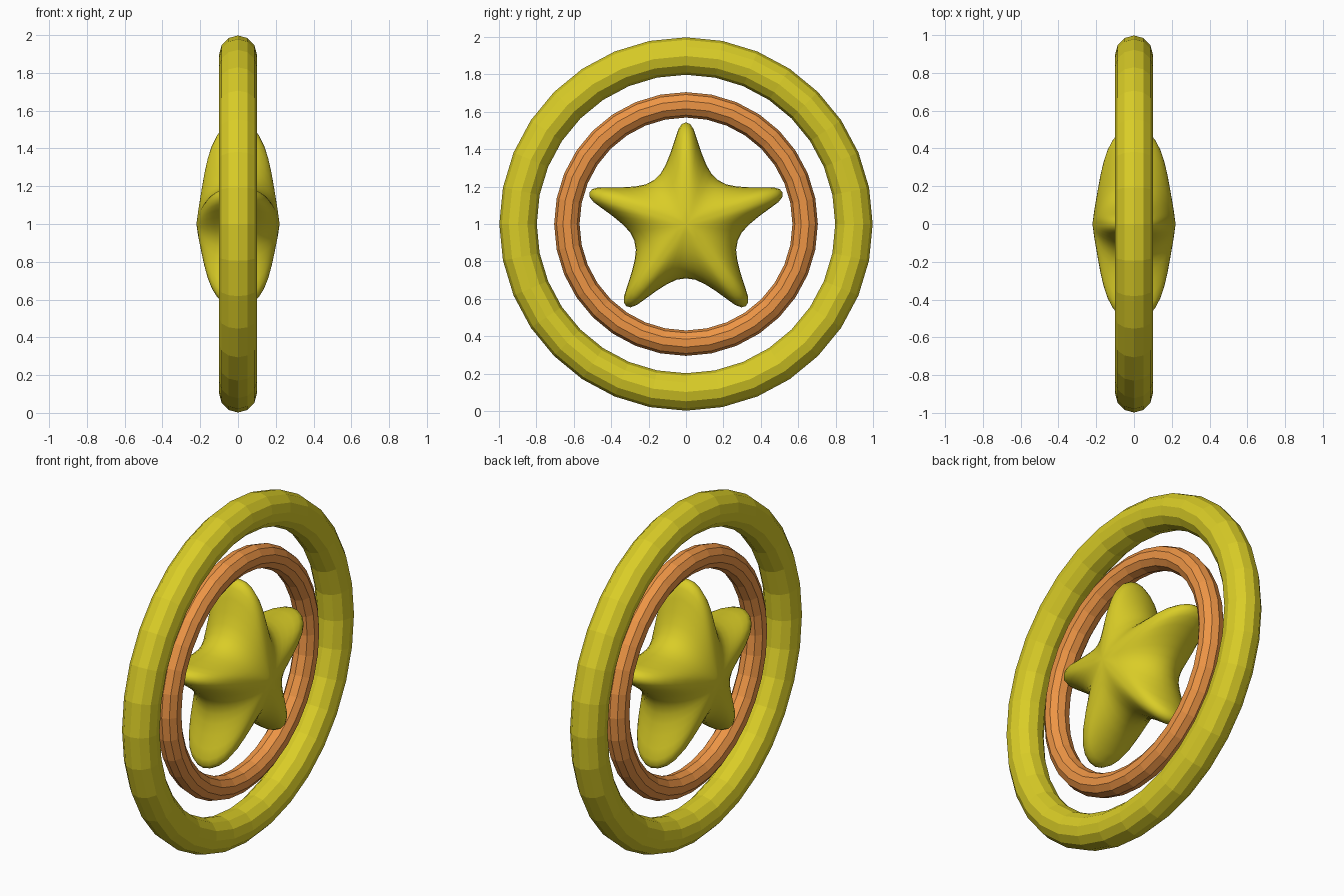
import bpy, bmesh, math

if "Cube" in bpy.data.objects:
    bpy.data.objects.remove(bpy.data.objects["Cube"])

CZ = 1.0


def material(name, rgb):
    m = bpy.data.materials.new(name)
    m.diffuse_color = (*rgb, 1)
    m.use_nodes = True
    m.node_tree.nodes["Principled BSDF"].inputs["Base Color"].default_value = m.diffuse_color
    return m


yellow = material("yellow", (0.70, 0.61, 0.02))
orange = material("orange", (0.85, 0.30, 0.06))


# Faceted rings standing upright in the YZ plane
def ring(name, major, minor, sides, mat):
    bpy.ops.mesh.primitive_torus_add(
        major_radius=major, minor_radius=minor, major_segments=32,
        minor_segments=sides, location=(0, 0, CZ), rotation=(0, math.pi / 2, 0))
    ob = bpy.context.object
    ob.name = name
    ob.data.materials.append(mat)
    bpy.ops.object.shade_flat()


ring("outer_ring", 0.898, 0.1, 12, yellow)
ring("inner_ring", 0.637, 0.068, 10, orange)

# Star outline: half an arm from tip to valley as (along, across)
half = [(0.543, 0), (0.535, 0.022), (0.505, 0.042), (0.45, 0.06), (0.38, 0.083),
        (0.32, 0.107), (0.27, 0.135), (0.235, 0.171)]
arm = [(u, -v) for u, v in reversed(half[1:-1])] + half
outline = []
for k in range(5):
    a = math.pi / 2 + k * math.tau / 5
    for u, v in arm:
        outline.append((u * math.cos(a) - v * math.sin(a),
                        u * math.sin(a) + v * math.cos(a)))


# Puffy thickness: ridges run along the arms, hollows lie between them
def depth(y, z, t):
    radius = math.hypot(y, z)
    armness = max(0, min(1, (radius - 0.29) / 0.25))
    power = 2.8 + 3 * armness
    return (0.222 - 0.16 * radius * t) * math.sqrt(max(0, 1 - t ** power))


bm = bmesh.new()
LAYERS = 9
ts = [math.sin(math.pi / 2 * i / LAYERS) for i in range(1, LAYERS + 1)]
rim = [bm.verts.new((0, y, z)) for y, z in outline]
n = len(outline)
for side in (1, -1):
    centre = bm.verts.new((side * 0.22, 0, 0))
    loops = [[bm.verts.new((side * depth(y, z, t), y * t, z * t)) for y, z in outline]
             for t in ts[:-1]] + [rim]
    for i in range(n):
        j = (i + 1) % n
        bm.faces.new((centre, loops[0][i], loops[0][j]))
        for a, b in zip(loops, loops[1:]):
            bm.faces.new((a[i], b[i], b[j], a[j]))
bmesh.ops.recalc_face_normals(bm, faces=bm.faces)
mesh = bpy.data.meshes.new("star")
bm.to_mesh(mesh)
bm.free()
mesh.materials.append(yellow)
mesh.shade_smooth()
star = bpy.data.objects.new("star", mesh)
star.location.z = CZ
bpy.context.collection.objects.link(star)
